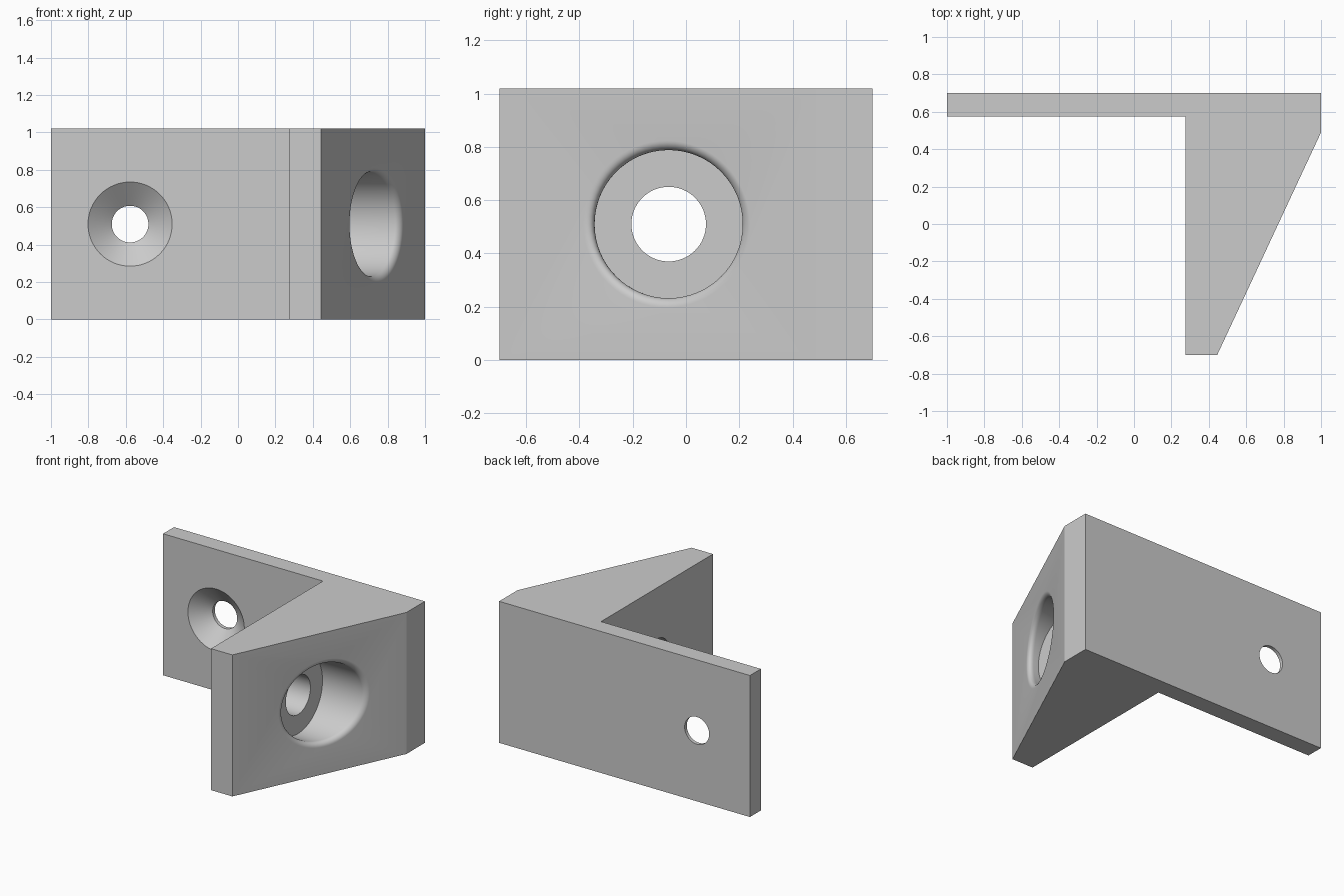
import bpy, bmesh, math
from mathutils import Matrix, Vector

HEIGHT = 1.02
MID = HEIGHT / 2

cube = bpy.data.objects.get("Cube")
if cube:
    bpy.data.objects.remove(cube, do_unlink=True)

grey = bpy.data.materials.new("plain grey")
grey.use_nodes = True
colour = (0.6, 0.6, 0.6, 1)
grey.diffuse_color = colour
grey.node_tree.nodes["Principled BSDF"].inputs["Base Color"].default_value = colour


def make_object(name, bm):
    bmesh.ops.recalc_face_normals(bm, faces=bm.faces)
    mesh = bpy.data.meshes.new(name)
    bm.to_mesh(mesh)
    bm.free()
    mesh.materials.append(grey)
    obj = bpy.data.objects.new(name, mesh)
    bpy.context.collection.objects.link(obj)
    return obj


def turned_cutter(name, profile, matrix, segments=64):
    """Spin (radius, distance) pairs around z, then place the solid."""
    bm = bmesh.new()
    rings = []
    for radius, dist in profile:
        ring = bmesh.ops.create_circle(bm, segments=segments, radius=radius,
                                       matrix=Matrix.Translation((0, 0, dist)))
        rings.append(ring["verts"])
    for a, b in zip(rings, rings[1:]):
        for i in range(segments):
            j = (i + 1) % segments
            bm.faces.new((a[i], a[j], b[j], b[i]))
    bm.faces.new(rings[0])
    bm.faces.new(rings[-1])
    bm.transform(matrix)
    obj = make_object(name, bm)
    obj.hide_render = True
    return obj


# Bracket body: plan outline extruded upwards
outline = [(-1, 0.7), (-1, 0.575), (0.275, 0.575), (0.275, -0.7),
           (0.445, -0.7), (1, 0.49), (1, 0.7)]
bm = bmesh.new()
base = bm.faces.new([bm.verts.new((x, y, 0)) for x, y in outline])
top = bmesh.ops.extrude_face_region(bm, geom=[base])
bmesh.ops.translate(bm, vec=(0, 0, HEIGHT),
                    verts=[v for v in top["geom"] if isinstance(v, bmesh.types.BMVert)])
bracket = make_object("angle_bracket", bm)

# Countersunk screw hole through the thin plate, axis along y
countersink = turned_cutter(
    "countersink_cutter",
    [(0.25, 0.55), (0.225, 0.575), (0.098, 0.675), (0.098, 0.8)],
    Matrix.Translation((-0.577, 0, MID)) @ Matrix.Rotation(-math.pi / 2, 4, "X"))

# Counterbored bolt hole through the wedge, axis along x
BORE = 0.278
BORE_Y = -0.065
counterbore = turned_cutter(
    "counterbore_cutter",
    [(0.14, 0.1), (0.14, 0.525), (BORE, 0.525), (BORE, 1.2)],
    Matrix.Translation((0, BORE_Y, MID)) @ Matrix.Rotation(math.pi / 2, 4, "Y"))

for cutter in (countersink, counterbore):
    mod = bracket.modifiers.new(cutter.name, "BOOLEAN")
    mod.operation = "DIFFERENCE"
    mod.solver = "EXACT"
    mod.object = cutter

bpy.context.view_layer.update()
graph = bpy.context.evaluated_depsgraph_get()
cut_mesh = bpy.data.meshes.new_from_object(bracket.evaluated_get(graph))
bracket.modifiers.clear()
bracket.data = cut_mesh
for cutter in (countersink, counterbore):
    bpy.data.objects.remove(cutter, do_unlink=True)

# Rounded rim where the counterbore meets the slope
bm = bmesh.new()
bm.from_mesh(cut_mesh)


def on_rim(v):
    radius = math.hypot(v.co.y - BORE_Y, v.co.z - MID)
    return abs(radius - BORE) < 0.003 and v.co.x > 0.56


def is_slope(f):
    return f.normal.dot(Vector((0.906, -0.423, 0))) > 0.999


rim = [e for e in bm.edges if all(on_rim(v) for v in e.verts)
       and sum(is_slope(f) for f in e.link_faces) == 1]
bmesh.ops.bevel(bm, geom=rim, offset=0.05, offset_type="WIDTH",
                segments=7, profile=0.5, affect="EDGES")
bm.to_mesh(cut_mesh)
bm.free()

bpy.ops.object.select_all(action="DESELECT")
bracket.select_set(True)
bpy.context.view_layer.objects.active = bracket
bpy.ops.object.shade_smooth_by_angle(angle=math.radians(22))
